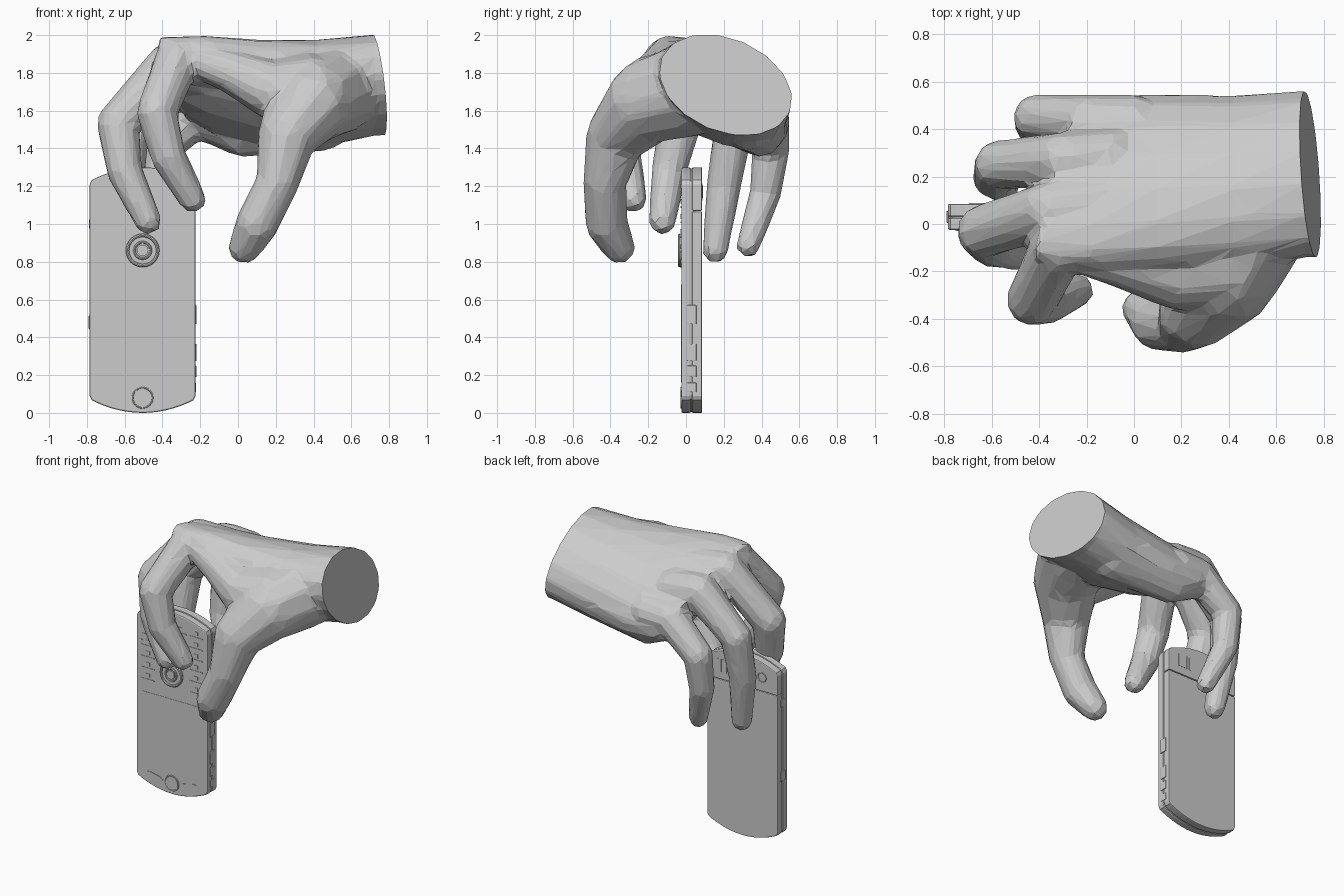
import bpy, bmesh
from math import sin, cos, pi, radians
from mathutils import Vector

if "Cube" in bpy.data.objects:
    bpy.data.objects.remove(bpy.data.objects["Cube"])

# ---------- helpers ----------
def add_object(name, bm, bevel=0):
    bmesh.ops.recalc_face_normals(bm, faces=bm.faces[:])
    me = bpy.data.meshes.new(name)
    bm.to_mesh(me)
    bm.free()
    ob = bpy.data.objects.new(name, me)
    bpy.context.scene.collection.objects.link(ob)
    if bevel:
        m = ob.modifiers.new("edge_bevel", 'BEVEL')
        m.width, m.segments, m.limit_method, m.angle_limit = bevel, 2, 'ANGLE', radians(50)
    return ob

def prism(name, pts, y0, y1, bevel=0):
    """Extrude an x-z outline from y0 to y1."""
    bm = bmesh.new()
    front = [bm.verts.new((x, y0, z)) for x, z in pts]
    back = [bm.verts.new((x, y1, z)) for x, z in pts]
    bm.faces.new(front)
    bm.faces.new(back[::-1])
    for i in range(len(pts)):
        j = (i + 1) % len(pts)
        bm.faces.new((front[i], back[i], back[j], front[j]))
    return add_object(name, bm, bevel)

def circle(x, z, r, n=28):
    return [(x + r * cos(2 * pi * i / n), z + r * sin(2 * pi * i / n)) for i in range(n)]

def rect(x, z, w, h):
    return [(x - w/2, z - h/2), (x + w/2, z - h/2), (x + w/2, z + h/2), (x - w/2, z + h/2)]

def ring(name, x, y, z, R, r):
    bpy.ops.mesh.primitive_torus_add(major_radius=R, minor_radius=r, major_segments=32,
        minor_segments=8, location=(x, y, z), rotation=(pi/2, 0, 0))
    bpy.context.object.name = name
    bpy.ops.object.shade_smooth_by_angle()

# ---------- phone ----------
CX, H = -0.505, 1.30

def outline(w, inset=0, zmin=0, zmax=H, arc=0.055, r=0.035):
    low = [(u / 6 * (w - r), arc * (u / 6) ** 2) for u in range(-6, 7)]
    low += [(w - 0.3 * r, arc + 0.35 * r), (w, arc + r)]
    low = [(-w, arc + r), (-w + 0.3 * r, arc + 0.35 * r)] + low
    pts = low + [(x, H - z) for x, z in reversed(low)]
    return [(CX + x, min(max(z, zmin), zmax) * (1 - 2 * inset / H) + inset) for x, z in pts]

prism("phone_front_body", outline(0.28), -0.025, 0.025, 0.008)
prism("phone_core", outline(0.272, 0.006), 0.02, 0.05)
prism("phone_back_cover", outline(0.28, zmax=1.066), 0.032, 0.085, 0.006)
prism("phone_back_cap", outline(0.28, zmin=1.07), 0.032, 0.085, 0.006)

# front: screen, navigation ring, call buttons, keys
prism("screen", rect(CX, 0.42, 0.46, 0.52), -0.027, -0.02)
prism("navigation_pad", circle(CX, 0.86, 0.088), -0.034, -0.02, 0.004)
ring("navigation_rim", CX, -0.034, 0.86, 0.08, 0.009)
ring("navigation_centre_rim", CX, -0.036, 0.86, 0.043, 0.007)
prism("navigation_button", circle(CX, 0.86, 0.03), -0.043, -0.02)
ring("home_button_rim", CX, -0.025, 0.08, 0.053, 0.004)
prism("home_button", circle(CX, 0.08, 0.048), -0.029, -0.02)
prism("front_sensor", circle(-0.745, 1.04, 0.009, 12), -0.029, -0.02)
for s in (-1, 1):
    prism("soft_key", [(CX + s * x, z) for x, z in
          ((0.07, 0.083), (0.14, 0.083), (0.19, 0.115), (0.165, 0.118), (0.09, 0.1))],
          -0.029, -0.02)
for row in range(6):
    for col in (-0.19, -0.065, 0.065, 0.19):
        z = 0.77 + row * 0.08
        if abs(col) > 0.1 or z > 1.0:
            prism("key_bar", rect(CX + col, z, 0.1, 0.008), -0.028, -0.02)
            prism("key_dot", rect(CX + col, z + 0.03, 0.03, 0.025), -0.028, -0.02)

# sides and back: buttons, camera lens, speaker slots
for x, z, h, t in ((-0.225, 0.52, 0.1, 0.012), (-0.225, 0.32, 0.09, 0.01),
                   (-0.225, 0.22, 0.06, 0.01), (-0.225, 0.135, 0.05, 0.006),
                   (-0.785, 0.48, 0.07, 0.012), (-0.785, 1.0, 0.05, 0.008)):
    prism("side_button", rect(x, z, t, h), 0.005, 0.055, 0.003)
ring("lens_rim", -0.66, 0.085, 1.17, 0.032, 0.004)
for i in range(5):
    prism("speaker_slot", rect(-0.4 + i * 0.022, 1.17, 0.01, 0.09), 0.08, 0.088)

# ---------- hand ----------
hand_bm = bmesh.new()
ball = bmesh.new()
bmesh.ops.create_icosphere(ball, subdivisions=2, radius=1)
ball_dirs = [v.co.copy() for v in ball.verts]
ball.free()

def limb(joints):
    """Chain of tapered capsules; each joint is x, y, z, radius."""
    for a, b in zip(joints, joints[1:]):
        seg = bmesh.new()
        for x, y, z, r in (a, b):
            for d in ball_dirs:
                seg.verts.new(Vector((x, y, z)) + d * (r + 0.006))
        bmesh.ops.convex_hull(seg, input=seg.verts[:])
        for v in [v for v in seg.verts if not v.link_faces]:
            seg.verts.remove(v)
        me = bpy.data.meshes.new("segment")
        seg.to_mesh(me)
        seg.free()
        hand_bm.from_mesh(me)
        bpy.data.meshes.remove(me)

# palm sections: x, shear, centre y, centre z, half width, half thickness, tilt
sections = [(0.95, 0, 0.21, 1.75, 0.37, 0.25, -22), (0.72, 0, 0.21, 1.735, 0.37, 0.25, -23),
            (0.42, 0, 0.18, 1.69, 0.39, 0.25, -28), (0.1, 0, 0.18, 1.69, 0.42, 0.21, -33),
            (-0.16, 0.1, 0.18, 1.72, 0.43, 0.16, -35), (-0.33, 0.25, 0.18, 1.76, 0.39, 0.115, -33)]
N, loops = 16, []
for x, k, cy, cz, a, b, tilt in sections:
    t, loop = radians(tilt), []
    for i in range(N):
        u, v = a * cos(2 * pi * i / N), b * sin(2 * pi * i / N)
        loop.append(hand_bm.verts.new((x + k * u, cy + u * cos(t) - v * sin(t),
                                       cz + u * sin(t) + v * cos(t))))
    loops.append(loop)
for A, B in zip(loops, loops[1:]):
    for i in range(N):
        hand_bm.faces.new((A[i], A[(i + 1) % N], B[(i + 1) % N], B[i]))
hand_bm.faces.new(loops[0])
hand_bm.faces.new(loops[-1])

# index, middle, ring, little finger
limb([(-0.1, -0.02, 1.84, .13), (-0.32, -0.1, 1.875, .115), (-0.43, -0.32, 1.59, .105),
      (-0.37, -0.33, 1.36, .09), (-0.24, -0.28, 1.13, .068)])
limb([(-0.1, 0.1, 1.82, .12), (-0.36, 0.06, 1.85, .115), (-0.635, -0.03, 1.53, .11),
      (-0.6, -0.09, 1.28, .09), (-0.475, -0.125, 1.015, .068)])
limb([(-0.1, 0.28, 1.74, .12), (-0.3, 0.27, 1.76, .115), (-0.57, 0.25, 1.5, .1),
      (-0.59, 0.2, 1.2, .088), (-0.55, 0.155, 0.86, .065)])
limb([(0.0, 0.42, 1.6, .12), (-0.18, 0.43, 1.6, .11), (-0.41, 0.45, 1.4, .095),
      (-0.42, 0.42, 1.16, .08), (-0.33, 0.33, 0.885, .06)])
# thumb, web between thumb and index, heel of the palm
limb([(0.52, 0.05, 1.72, .25), (0.4, -0.2, 1.65, .22), (0.26, -0.37, 1.47, .155),
      (0.21, -0.43, 1.22, .11), (0.1, -0.42, 1.0, .11), (0.035, -0.355, 0.875, .083)])
limb([(0.38, -0.16, 1.7, .2), (0.18, -0.21, 1.71, .15), (-0.02, -0.17, 1.8, .11),
      (-0.22, -0.12, 1.87, .09)])
limb([(0.45, 0.33, 1.54, .15), (0.02, 0.39, 1.49, .13), (-0.16, 0.42, 1.55, .11)])

# fuse into one skin, soften, then reduce to low-poly facets
hand = add_object("hand", hand_bm)
m = hand.modifiers.new("fuse", 'REMESH')
m.mode, m.voxel_size = 'VOXEL', 0.016
m = hand.modifiers.new("soften", 'SMOOTH')
m.factor, m.iterations = 0.5, 14
m = hand.modifiers.new("facets", 'DECIMATE')
m.ratio = 0.03
skin = bpy.data.meshes.new_from_object(hand.evaluated_get(bpy.context.evaluated_depsgraph_get()))
hand.modifiers.clear()

# flat cut through the wrist
bm = bmesh.new()
bm.from_mesh(skin)
cut = bmesh.ops.bisect_plane(bm, geom=bm.verts[:] + bm.edges[:] + bm.faces[:],
        plane_co=(0.745, 0.2, 1.73), plane_no=Vector((1, 0.1, 0.15)).normalized(), clear_outer=True)
rim = [e for e in cut["geom_cut"] if isinstance(e, bmesh.types.BMEdge)]
bmesh.ops.contextual_create(bm, geom=rim)
bmesh.ops.recalc_face_normals(bm, faces=bm.faces[:])
for f in bm.faces:
    f.smooth = False
bm.to_mesh(skin)
bm.free()
hand.data = skin
